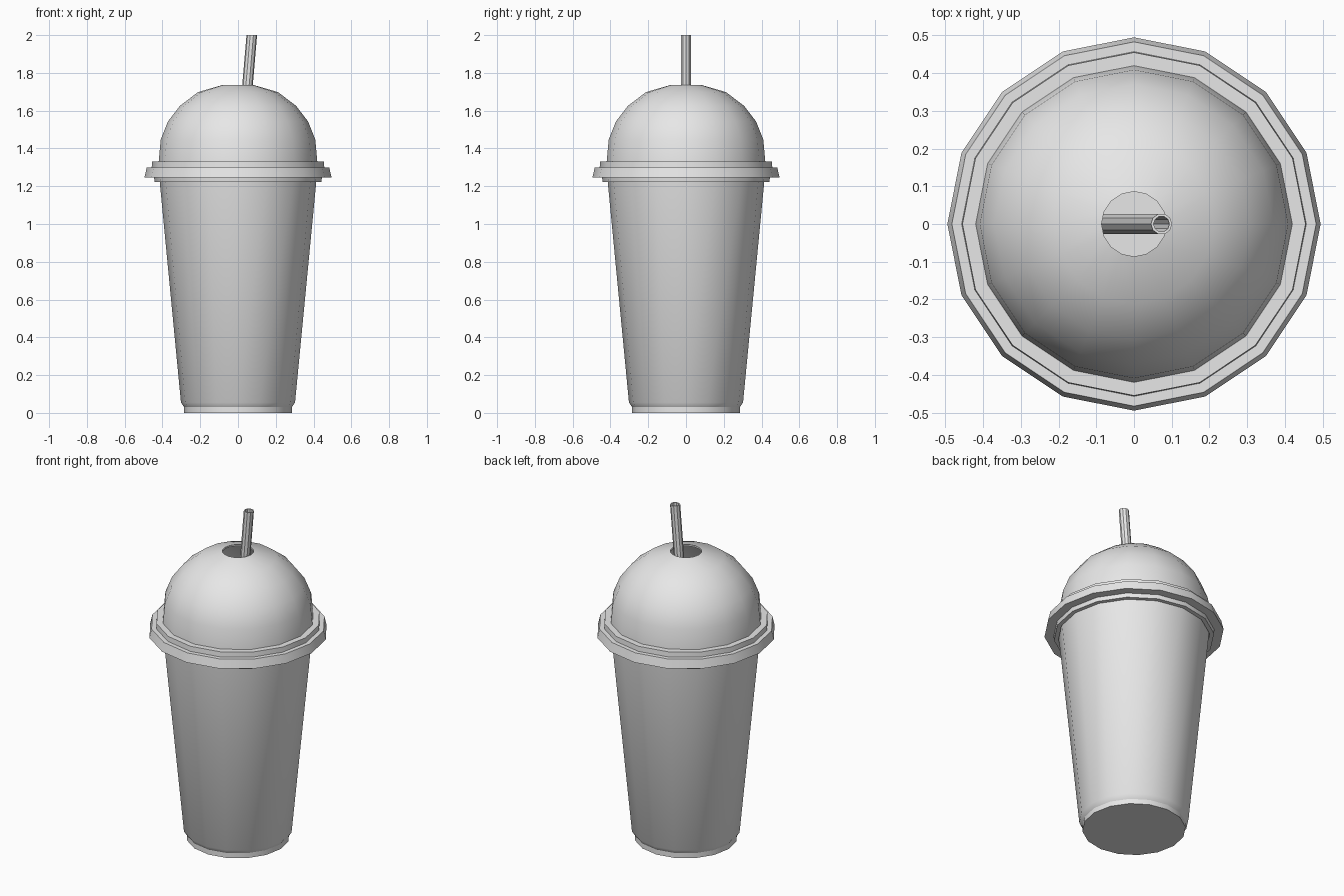
import bpy, bmesh
from math import cos, sin, tau, radians
from mathutils import Vector

cube = bpy.data.objects.get("Cube")
if cube:
    bpy.data.objects.remove(cube)

grey = bpy.data.materials.new("light_grey")
grey.use_nodes = True
grey.diffuse_color = (0.8, 0.8, 0.8, 1)
grey.node_tree.nodes["Principled BSDF"].inputs["Base Color"].default_value = (0.8, 0.8, 0.8, 1)


def lathe(name, profile, sides, closed=False, axis=lambda z: Vector((0, 0, z))):
    """Spin (radius, height) points around an axis; radius 0 makes a pole cap."""
    bm = bmesh.new()
    rings = []
    for r, z in profile:
        if r == 0:
            rings.append([bm.verts.new(axis(z))] * sides)
            continue
        rings.append([bm.verts.new(axis(z) + Vector((r * cos(tau * i / sides),
                                                     r * sin(tau * i / sides), 0)))
                      for i in range(sides)])
    pairs = list(zip(rings, rings[1:]))
    if closed:
        pairs.append((rings[-1], rings[0]))
    for a, b in pairs:
        for i in range(sides):
            j = (i + 1) % sides
            bm.faces.new(dict.fromkeys((a[i], a[j], b[j], b[i])))
    bmesh.ops.recalc_face_normals(bm, faces=bm.faces)
    mesh = bpy.data.meshes.new(name)
    bm.to_mesh(mesh)
    bm.free()
    mesh.materials.append(grey)
    obj = bpy.data.objects.new(name, mesh)
    bpy.context.collection.objects.link(obj)
    bpy.ops.object.select_all(action='DESELECT')
    obj.select_set(True)
    bpy.context.view_layer.objects.active = obj
    bpy.ops.object.shade_smooth_by_angle(angle=radians(30))
    return obj


SIDES = 16
WALL = 0.01

# Tapered cup with a stepped foot and thin walls
lathe("cup", [(0, 0), (0.285, 0), (0.285, 0.03), (0.302, 0.055), (0.417, 1.25),
              (0.417 - WALL, 1.25), (0.302 - WALL, 0.055), (0.28, 0.03), (0, 0.03)], SIDES)

# Domed lid with a straw hole, a stepped rim and a short skirt
dome = [(0.086, 1.735), (0.212, 1.698), (0.307, 1.626), (0.371, 1.543),
        (0.409, 1.448), (0.42, 1.33)]
rim = [(0.455, 1.33), (0.457, 1.30), (0.483, 1.30), (0.495, 1.247),
       (0.444, 1.247), (0.442, 1.222), (0.418, 1.222), (0.418, 1.30)]
inside = [(r - WALL, z - 0.003) for r, z in reversed(dome[1:])]
inside.append((dome[0][0], dome[0][1] - WALL))
lathe("dome_lid", dome + rim + inside, SIDES, closed=True)

# Leaning hollow straw, cut level at both ends
lathe("straw", [(0.028, 0.04), (0.028, 2), (0.021, 2), (0.021, 0.04)], 10, closed=True,
      axis=lambda z: Vector((0.073 - 0.085 * (2 - z), 0, z)))
